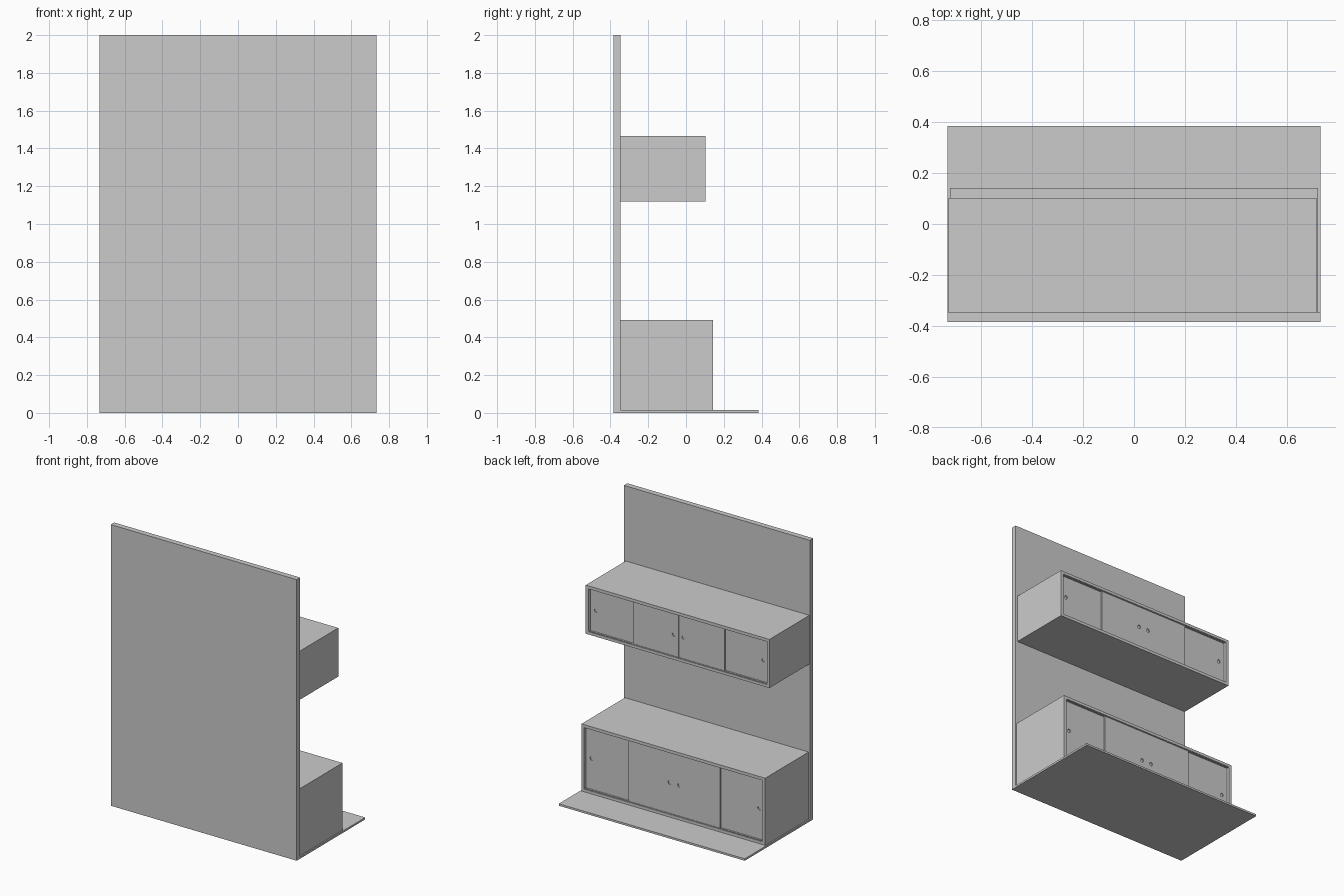
import bpy
from math import pi

if "Cube" in bpy.data.objects:
    bpy.data.objects.remove(bpy.data.objects["Cube"])


def box(name, x, y, z):
    """Box from (min, max) ranges."""
    bpy.ops.mesh.primitive_cube_add(size=1)
    o = bpy.context.object
    o.name = name
    o.scale = (x[1] - x[0], y[1] - y[0], z[1] - z[0])
    o.location = [(r[0] + r[1]) / 2 for r in (x, y, z)]
    bpy.ops.object.transform_apply(location=True, rotation=True, scale=True)
    return o


def finger_pull(door, x, y, z):
    """Round recess sunk into a sliding door."""
    bpy.ops.mesh.primitive_cylinder_add(vertices=24, radius=0.013, depth=0.014,
                                        location=(x, y, z), rotation=(pi / 2, 0, 0))
    cutter = bpy.context.object
    cutter.name = door.name + "_pull_cutter"
    mod = door.modifiers.new("finger_pull", 'BOOLEAN')
    mod.operation = 'DIFFERENCE'
    mod.solver = 'EXACT'
    mod.object = cutter
    bpy.ops.object.select_all(action='DESELECT')
    door.select_set(True)
    bpy.context.view_layer.objects.active = door
    bpy.ops.object.modifier_apply(modifier=mod.name)
    bpy.data.objects.remove(cutter, do_unlink=True)


def cabinet(name, cx, y0, y1, z0, z1):
    hw, t = 0.723, 0.02
    x0, x1 = cx - hw, cx + hw
    # carcass
    box(name + "_top", (x0, x1), (y0, y1), (z1 - t, z1))
    box(name + "_bottom", (x0, x1), (y0, y1), (z0, z0 + t))
    box(name + "_side_left", (x0, x0 + t), (y0, y1), (z0 + t, z1 - t))
    box(name + "_side_right", (x1 - t, x1), (y0, y1), (z0 + t, z1 - t))
    # sliding doors: inner pair in the front track, outer pair behind
    zm = (z0 + z1) / 2
    for s, side in ((-1, "left"), (1, "right")):
        for part, a, b, face, pull in (("inner", 0.001, 0.36, y1 - 0.012, 0.038),
                                       ("outer", 0.345, hw - t, y1 - 0.024, 0.66)):
            xs = sorted((cx + s * a, cx + s * b))
            d = box(f"{name}_{part}_door_{side}", xs, (face - 0.01, face),
                    (z0 + t, z1 - t))
            finger_pull(d, cx + s * pull, face, zm)
    # thin guide rails in front of the doors
    for rail, za in (("lower", z0 + t), ("upper", z1 - t - 0.004)):
        box(f"{name}_{rail}_rail", (x0 + t, x1 - t), (y1 - 0.007, y1 - 0.004),
            (za, za + 0.004))


# tall wall panel and floor board
box("wall_panel", (-0.732, 0.732), (-0.385, -0.346), (0, 2))
box("floor_board", (-0.732, 0.732), (-0.346, 0.385), (0, 0.014))

# two cabinets with sliding doors facing away from the wall
cabinet("lower_cabinet", 0.0, -0.346, 0.142, 0.014, 0.492)
cabinet("upper_cabinet", -0.006, -0.346, 0.103, 1.12, 1.466)
